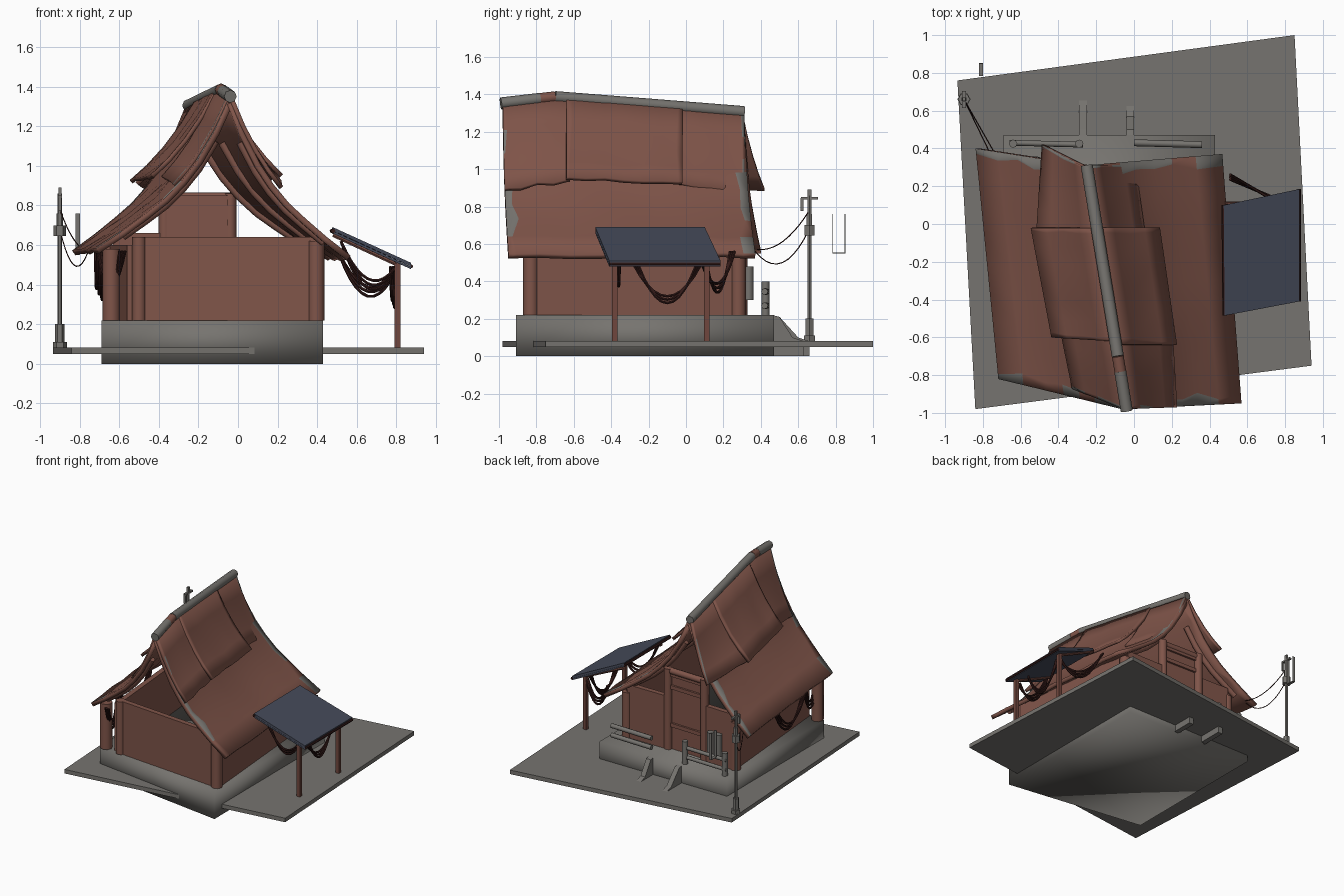
import bpy, bmesh, math, random
from mathutils import Vector

if "Cube" in bpy.data.objects:
    bpy.data.objects.remove(bpy.data.objects["Cube"])

random.seed(4)

def mat(name, rgb):
    m = bpy.data.materials.new(name)
    m.diffuse_color = (*rgb, 1)
    m.use_nodes = True
    m.node_tree.nodes["Principled BSDF"].inputs["Base Color"].default_value = m.diffuse_color
    return m

CLAY = mat("clay_brown", (0.215, 0.090, 0.067))
GREY = mat("stone_grey", (0.182, 0.174, 0.160))
BLUE = mat("panel_blue", (0.060, 0.070, 0.102))
POST = mat("post_brown", (0.160, 0.062, 0.047))
DARK = mat("cable_dark_red", (0.032, 0.010, 0.009))

def finish(name, bm, mats):
    bmesh.ops.recalc_face_normals(bm, faces=bm.faces)
    me = bpy.data.meshes.new(name)
    bm.to_mesh(me)
    bm.free()
    ob = bpy.data.objects.new(name, me)
    bpy.context.collection.objects.link(ob)
    for m in mats:
        me.materials.append(m)
    return ob

def smooth(ob, angle=40):
    bpy.ops.object.select_all(action='DESELECT')
    ob.select_set(True)
    bpy.context.view_layer.objects.active = ob
    bpy.ops.object.shade_smooth_by_angle(angle=math.radians(angle))

def extrude(name, pts, vec, m):
    """Solid made by sweeping a polygon along a vector."""
    bm = bmesh.new()
    f = bm.faces.new([bm.verts.new(p) for p in pts])
    r = bmesh.ops.extrude_face_region(bm, geom=[f])
    bmesh.ops.translate(bm, vec=vec, verts=[v for v in r["geom"] if isinstance(v, bmesh.types.BMVert)])
    return finish(name, bm, [m])

def prism(name, pts, z0, z1, m):
    return extrude(name, [(x, y, z0) for x, y in pts], (0, 0, z1 - z0), m)

def box(name, c, s, m):
    x, y, z = c
    a, b, h = s[0] / 2, s[1] / 2, s[2] / 2
    return prism(name, [(x-a, y-b), (x+a, y-b), (x+a, y+b), (x-a, y+b)], z-h, z+h, m)

def wall(name, a, b, t, z0, z1, m=CLAY):
    a, b = Vector(a), Vector(b)
    d = (b - a).normalized()
    n = Vector((-d.y, d.x)) * t / 2
    return prism(name, [a - n, b - n, b + n, a + n], z0, z1, m)

def tube(name, pts, r, m, res=2):
    """Round bar along a path."""
    cu = bpy.data.curves.new(name, 'CURVE')
    cu.dimensions = '3D'
    cu.bevel_depth, cu.bevel_resolution, cu.use_fill_caps = r, res, True
    sp = cu.splines.new('POLY')
    sp.points.add(len(pts) - 1)
    for p, q in zip(sp.points, pts):
        p.co = (*q, 1)
    ob = bpy.data.objects.new(name, cu)
    bpy.context.collection.objects.link(ob)
    cu.materials.append(m)
    bpy.ops.object.select_all(action='DESELECT')
    ob.select_set(True)
    bpy.context.view_layer.objects.active = ob
    bpy.ops.object.convert(target='MESH')
    smooth(bpy.context.object, 50)

def sag(name, a, b, drop, r, m=DARK, n=10):
    """Hanging cable between two points."""
    a, b = Vector(a), Vector(b)
    tube(name, [a.lerp(b, i/n) - Vector((0, 0, drop * 4 * (i/n) * (1 - i/n))) for i in range(n + 1)], r, m, 1)

# Ground plate and foundation
prism("ground_plate", [(-.935, .76), (-.84, -.98), (.94, -.75), (.85, 1.0)], .05, .082, GREY)
smooth(prism("foundation", [(-.69, -.75), (.43, -.91), (.43, .47), (-.69, .47)], 0, .22, GREY), 100)

# Stair sides and step at the rear
for x, e in ((-.27, .66), (-.02, .63)):
    prof = [(.46, 0), (e, 0), (e, .08), (e - .06, .10), (.50, .21), (.46, .22)]
    extrude("stair_side", [(x - .02, y, z) for y, z in prof], (.04, 0, 0), GREY)

# Walls and corner posts
FL, FR, BR, BL = (-.52, -.75), (.40, -.83), (.31, .28), (-.63, .30)
wall("front_wall", FL, FR, .04, .22, .64)
wall("right_wall", FR, BR, .04, .22, .62)
wall("left_wall", (-.54, -.75), BL, .04, .22, .60)
wall("back_wall_left", BL, (-.36, .29), .04, .22, .66)
wall("back_wall_right", (-.05, .28), BR, .04, .22, .64)
wall("door", (-.36, .27), (-.05, .26), .03, .22, .85)
for z in (.40, .70, .80):
    wall("door_bar", (-.35, .275), (-.05, .265), .05, z, z + .03)
for x, y, h, r in ((.395, -.83, .62, .042), (-.64, -.74, .58, .045), (-.50, -.76, .64, .035), (.32, .28, .58, .04),
                   (-.64, .29, .60, .04), (-.37, .29, .86, .032), (-.04, .28, .86, .032)):
    tube("wall_post", [(x, y, .22), (x, y, h)], r, CLAY)
tube("door_lintel", [(-.38, .285, .84), (-.03, .275, .84)], .025, CLAY)

# Roof: a curved sheet between the ridge and the eave, greyed along the worn ends
def ridge(y, dz=0):
    z = 1.345 + (y + 1) / .3 * .035 if y < -.7 else 1.38 - (y + .7) / 1.01 * .08
    return Vector((-.04 - (y + .98) * .163, y, z + dz))

LOWER = [(0, 0), (.1, .2), (.23, .40), (.35, .54), (.48, .66), (.62, .76), (.8, .88), (1, 1)]
UPPER = [(0, 0), (.25, .33), (.5, .60), (.75, .82), (1, 1)]

def point(y0, y1, e0, e1, dz, t, u, h):
    a = ridge(y0 + (y1 - y0) * t, dz)
    b = Vector(e0).lerp(Vector(e1), t)
    p = a.lerp(b, u)
    p.z = a.z + (b.z - a.z) * h
    return p

def sheet(name, y0, y1, e0, e1, prof, dz, thick, worn=(True, True), n=8):
    bm = bmesh.new()
    rows = []
    for u, h in prof:
        ts = [0, random.uniform(.02, .055)] + [i / n for i in range(1, n)] + [random.uniform(.945, .98), 1]
        row = []
        for i, t in enumerate(ts):
            p = point(y0, y1, e0, e1, dz, t, u, h)
            if u > 0 and 1 < i < len(ts) - 2:
                p.z += random.uniform(-.009, .009)
            row.append(bm.verts.new(p))
        rows.append(row)
    k = len(rows[0]) - 1
    for a, b in zip(rows, rows[1:]):
        for i in range(k):
            f = bm.faces.new((a[i], a[i+1], b[i+1], b[i]))
            end = (i == 0 and worn[0]) or (i == k - 1 and worn[1])
            f.material_index = 1 if end and random.random() < .75 else 0
    ob = finish(name, bm, [CLAY, GREY])
    if sum(p.normal.z for p in ob.data.polygons) < 0:
        ob.data.flip_normals()
    so = ob.modifiers.new("thickness", 'SOLIDIFY')
    so.thickness, so.offset = thick, 0
    so.material_offset = so.material_offset_rim = -1   # wear only on the top skin
    smooth(ob, 35)

low_r = (-.98, .31, (.56, -.95, .535), (.46, .37, .535))
low_l = (-.98, .31, (-.71, -.82, .57), (-.83, .40, .56))
sheet("lower_roof_right", *low_r, LOWER, -.03, .03)
sheet("lower_roof_left", *low_l, LOWER, -.03, .03)
sheet("upper_roof_right_front", -.98, -.60, (.22, -.97, .89), (.20, -.62, .94), UPPER, .01, .022, (True, False), 4)
sheet("upper_roof_right_middle", -.64, -.02, (.22, -.64, .95), (.13, -.02, .925), UPPER, .022, .022, (False, False), 6)
sheet("upper_roof_right_back", -.06, .31, (.05, -.04, .92), (.0, .31, .87), UPPER, .014, .022, (False, True), 4)
sheet("upper_roof_left_front", -.98, -.58, (-.32, -.87, .90), (-.38, -.58, .94), UPPER, .01, .022, (True, False), 4)
sheet("upper_roof_left_middle", -.62, -.02, (-.43, -.60, .95), (-.54, -.02, .92), UPPER, .022, .022, (False, False), 6)
sheet("upper_roof_left_back", -.06, .30, (-.51, -.04, .91), (-.48, .42, .89), UPPER, .014, .022, (False, True), 4)

# Ridge pole with a worn bare band, and rafters below the roof
def pole(name, a, b, r, m):
    tube(name, [ridge(a + (b - a) * i / 4, .005) for i in range(5)], r, m)

pole("ridge_pole_front", -.99, -.78, .032, GREY)
pole("ridge_pole_band", -.78, -.70, .031, CLAY)
pole("ridge_pole_back", -.70, .31, .032, GREY)
for side in (low_r, low_l):
    for t in (.04, .5, .94):
        tube("rafter", [point(*side, -.075, t, u, h) - Vector((0, 0, .01)) for u, h in LOWER[1:-1]], .022, CLAY)

# Solar canopy with inner beam, posts and cables
PAN = [(.475, .10, .672), (.875, .185, .492), (.875, -.41, .492), (.48, -.485, .672)]
extrude("solar_panel", PAN, (0, 0, .018), BLUE)
extrude("panel_backing", [(x, y, z - .014) for x, y, z in PAN], (0, 0, .013), BLUE)
tube("panel_inner_beam", [PAN[0], PAN[3]], .012, DARK, 1)
tube("panel_outer_beam", [PAN[1], PAN[2]], .010, DARK, 1)
for y in (-.38, .11):
    wall("canopy_post", (.79, y), (.82, y), .03, .08, .51, POST)
    tube("canopy_arm", [(.805, y, .50), (.48, y, .65)], .010, POST, 1)
for i in range(3):
    d = i * .012
    sag("canopy_cable", (.77 + d, -.28 + d, .49), (.79, .08 - d, .49), .17 + d * 1.5, .008)
    sag("canopy_cable", (.52, -.39 + d, .62), (.79, -.38 + d, .48), .12 + d * 2, .008)
    sag("canopy_cable", (.80, .09 + d, .48), (.51, .26 - d, .56), .13 + d * 2, .008)

# Cables under the left eave
for i in range(3):
    d = i * .014
    sag("eave_cable", (-.72 + d, -.10, .57), (-.71 + d, -.50, .57), .19 + d * 2, .008)
    sag("eave_cable", (-.71 + d, -.50, .57), (-.57 - d, -.81, .57), .17 + d * 2, .008)

# Lamp pole with knob, top bracket and wires
LX, LY = -.90, .66
for z0, z1, r in ((.08, .11, .035), (.10, .20, .024), (.19, .86, .012), (.645, .70, .032), (.70, .76, .017)):
    tube("lamp_pole", [(LX, LY, z0), (LX, LY, z1)], r, GREY, 1)
box("pole_arm", (LX, LY, .845), (.02, .09, .014), GREY)
box("pole_tip", (LX, LY, .865), (.016, .02, .05), GREY)
box("pole_hook", (LX, LY - .04, .81), (.016, .014, .07), GREY)
sag("pole_wire", (LX, LY, .78), (-.74, .38, .57), .06, .003)
sag("pole_wire", (LX, LY, .68), (-.76, .37, .56), .12, .003)
for y in (.785, .85):
    box("loose_strip", (-.81, y, .655), (.022, .004, .21), GREY)
box("loose_strip_base", (-.81, .818, .552), (.022, .07, .004), GREY)

# Rear rails, uprights and wall canisters
for x0, x1, r in ((-.66, -.27, .015), (0, .36, .018)):
    for z in (.27, .345):
        tube("rail", [(x0, .43, z), (x1, .42, z)], r, GREY)
for x in (-.64, -.29):
    tube("rail_post", [(x, .425, .22), (x, .425, .40)], .022, GREY)
for x in (-.52, -.45):
    tube("canister", [(x, .335, .30), (x, .335, .48)], .026, GREY)
